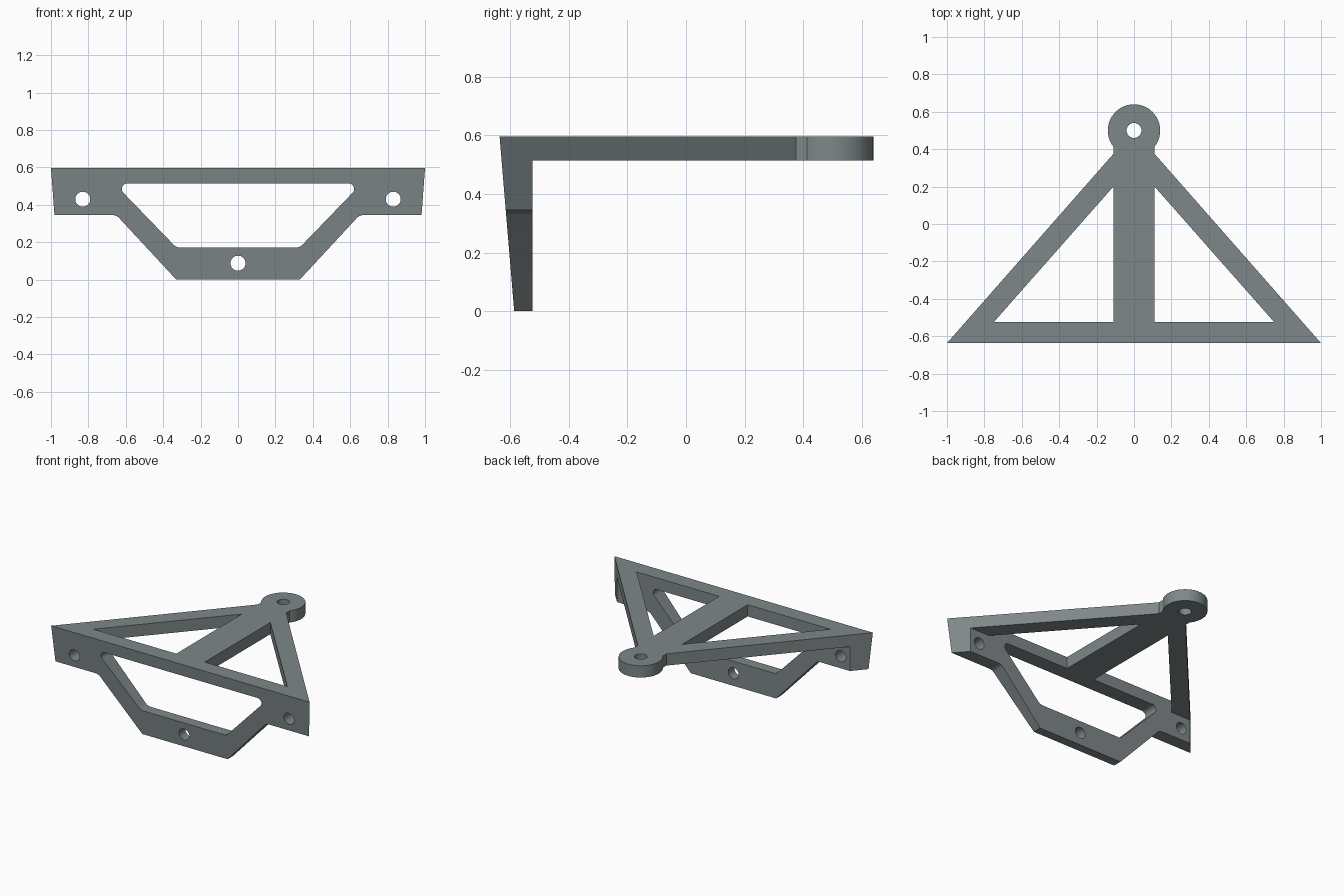
import bpy, bmesh, math
from mathutils import Vector

if "Cube" in bpy.data.objects:
    bpy.data.objects.remove(bpy.data.objects["Cube"])

TOP, UNDER = 0.597, 0.515        # deck top and underside
BACK = -0.525                    # rear face of the hanging plate

grey = bpy.data.materials.new("steel grey")
grey.diffuse_color = (0.21, 0.245, 0.25, 1)
grey.use_nodes = True
grey.node_tree.nodes["Principled BSDF"].inputs["Base Color"].default_value = grey.diffuse_color


def front_y(z):
    """Sloping front face."""
    return -0.637 + 0.05 * (TOP - z) / TOP


def side_x(y):
    """Diagonal edge of the triangular plan."""
    return 0.11 + 0.89 * (0.375 - y) / 1.012


def circle(cx, cy, r, n=32):
    return [(cx + r * math.cos(2 * math.pi * i / n),
             cy + r * math.sin(2 * math.pi * i / n)) for i in range(n)]


def rounded(points, n=8):
    """Outline from (x, y, radius) corners with filleted arcs."""
    out = []
    for i, (x, y, r) in enumerate(points):
        p = Vector((x, y))
        if r == 0:
            out.append((x, y))
            continue
        a = (Vector(points[i - 1][:2]) - p).normalized()
        b = (Vector(points[(i + 1) % len(points)][:2]) - p).normalized()
        half = a.angle(b) / 2
        c = p + (a + b).normalized() * (r / math.sin(half))
        s = p + a * (r / math.tan(half)) - c
        e = p + b * (r / math.tan(half)) - c
        turn = math.atan2(s.x * e.y - s.y * e.x, s.dot(e))
        for k in range(n + 1):
            t = turn * k / n
            out.append((c.x + s.x * math.cos(t) - s.y * math.sin(t),
                        c.y + s.x * math.sin(t) + s.y * math.cos(t)))
    return out


def prism(name, loops, place):
    """Fill an outline with holes, extrude it and map (u, v, t) into space."""
    bm = bmesh.new()
    edges = []
    for loop in loops:
        vs = [bm.verts.new((u, v, 0)) for u, v in loop]
        edges += [bm.edges.new((vs[i - 1], vs[i])) for i in range(len(vs))]
    bmesh.ops.triangle_fill(bm, use_beauty=True, edges=edges)
    ext = bmesh.ops.extrude_face_region(bm, geom=bm.faces[:], use_keep_orig=True)
    for g in ext["geom"]:
        if isinstance(g, bmesh.types.BMVert):
            g.co.z = 1
    for v in bm.verts:
        v.co = place(*v.co)
    bmesh.ops.recalc_face_normals(bm, faces=bm.faces[:])
    me = bpy.data.meshes.new(name)
    bm.to_mesh(me)
    bm.free()
    me.materials.append(grey)
    ob = bpy.data.objects.new(name, me)
    bpy.context.collection.objects.link(ob)
    return ob


def place_deck(u, v, t):
    z = UNDER + (TOP - UNDER) * t
    if v < -0.6:
        v = front_y(z)
        u = math.copysign(side_x(v), u)
    return u, v, z


def place_plate(u, v, t):
    y = front_y(v) if t < 0.5 else BACK
    if abs(u) > 0.9:
        u = math.copysign(side_x(y), u)
    return u, y, v


# Triangular deck with neck, round eye and two triangular openings
a0 = math.atan2(-0.087, 0.11)
sweep = math.pi - 2 * a0
eye = [(0.14 * math.cos(a0 + sweep * i / 40), 0.5 + 0.14 * math.sin(a0 + sweep * i / 40))
       for i in range(41)]
deck_outline = [(-1, -0.637), (1, -0.637), (0.11, 0.375)] + eye + [(-0.11, 0.375)]
openings = [[(s * 0.11, 0.2), (s * 0.75, BACK), (s * 0.11, BACK)] for s in (-1, 1)]
deck = prism("deck", [deck_outline, circle(0, 0.5, 0.04)] + openings, place_deck)

# Hanging front plate: U shaped frame with bolt holes
half = [(0.33, 0, 0), (0.65, 0.345, 0.05), (0.98, 0.345, 0), (0.99, UNDER, 0),
        (0.663, UNDER, 0.03), (0.33, 0.172, 0.05)]
frame = half + [(-x, z, r) for x, z, r in reversed(half)]
outline = rounded(frame)
# the fillets under the deck flare outwards from the window
bolts = [circle(x, z, 0.04) for x, z in ((-0.83, 0.43), (0, 0.088), (0.83, 0.43))]


def window_corner(s):
    """Arc of the window's sharp upper corner, ending on the deck underside."""
    cx, cz, r = 0.591, UNDER - 0.03, 0.03
    return [(s * (cx + r * math.sin(t)), cz + r * math.cos(t))
            for t in (math.radians(135 * k / 10) for k in range(11))]


right = rounded(frame)
plain = rounded([(x, z, 0 if abs(z - UNDER) < 1e-4 else r) for x, z, r in frame])
outline = []
for x, z in plain:
    if abs(z - UNDER) < 1e-4 and abs(x) < 0.7:
        arc = window_corner(math.copysign(1, x))
        outline += arc if x > 0 else arc[::-1]
    else:
        outline.append((x, z))
plate = prism("front_plate", [outline] + bolts, place_plate)

# Weld the two parts into one bracket
mod = deck.modifiers.new("weld", "BOOLEAN")
mod.operation = "UNION"
mod.solver = "EXACT"
mod.object = plate
bpy.context.view_layer.objects.active = deck
deck.select_set(True)
bpy.ops.object.modifier_apply(modifier=mod.name)
bpy.data.objects.remove(plate)
deck.name = "bracket"
bpy.ops.object.shade_smooth_by_angle(angle=math.radians(30))
